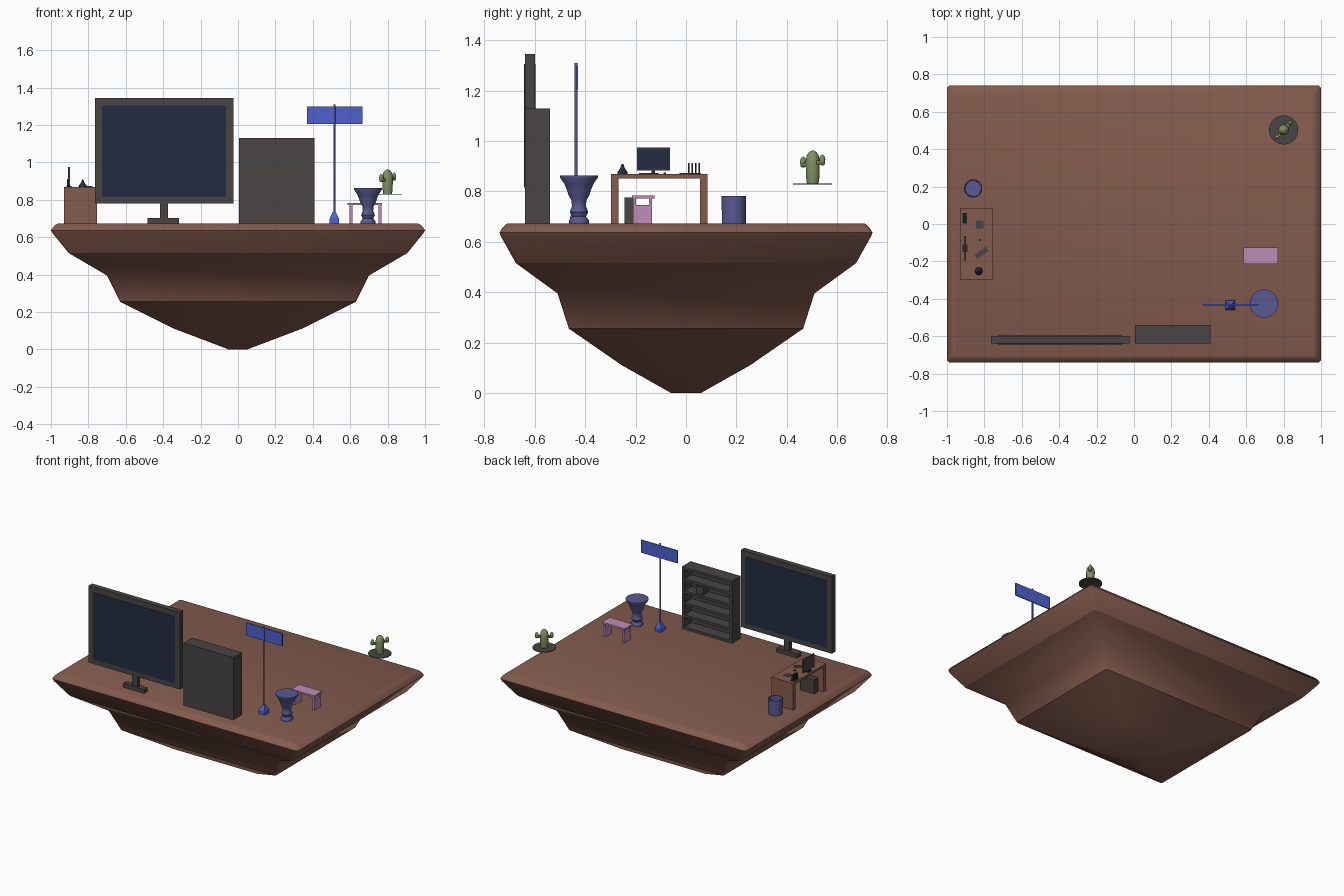
import bpy, bmesh, math
from mathutils import Vector

if "Cube" in bpy.data.objects:
    bpy.data.objects.remove(bpy.data.objects["Cube"])

G = 0.673  # ground level on top of the island


def mat(name, r, g, b):
    m = bpy.data.materials.new(name)
    m.diffuse_color = (r, g, b, 1)
    m.use_nodes = True
    m.node_tree.nodes["Principled BSDF"].inputs["Base Color"].default_value = m.diffuse_color
    return m


BROWN = mat("earth_brown", .23, .105, .075)
GREY = mat("dark_grey", .065, .06, .057)
NAVY = mat("screen_navy", .016, .025, .052)
BLUE = mat("sign_blue", .075, .12, .62)
SLATE = mat("slate_purple", .10, .10, .29)
PINK = mat("pink", .52, .27, .48)
GREEN = mat("cactus_green", .22, .28, .11)
BLACK = mat("black", .02, .02, .022)


def finish(name, bm, material, angle=None):
    bmesh.ops.recalc_face_normals(bm, faces=bm.faces)
    me = bpy.data.meshes.new(name)
    bm.to_mesh(me)
    bm.free()
    ob = bpy.data.objects.new(name, me)
    bpy.context.collection.objects.link(ob)
    me.materials.append(material)
    if angle:
        bpy.ops.object.select_all(action='DESELECT')
        ob.select_set(True)
        bpy.context.view_layer.objects.active = ob
        bpy.ops.object.shade_smooth_by_angle(angle=math.radians(angle))
    return ob


def box(name, x0, x1, y0, y1, z0, z1, material, turn=0):
    bm = bmesh.new()
    bmesh.ops.create_cube(bm, size=1)
    for v in bm.verts:
        v.co = Vector((v.co.x * (x1 - x0), v.co.y * (y1 - y0), v.co.z * (z1 - z0)))
    ob = finish(name, bm, material)
    ob.location = ((x0 + x1) / 2, (y0 + y1) / 2, (z0 + z1) / 2)
    ob.rotation_euler.z = turn
    return ob


def loft(bm, rings):
    """Skin a list of point rings and cap both ends."""
    vs = [[bm.verts.new(p) for p in r] for r in rings]
    n = len(vs[0])
    for a, b in zip(vs, vs[1:]):
        for i in range(n):
            bm.faces.new((a[i], a[(i + 1) % n], b[(i + 1) % n], b[i]))
    bm.faces.new(vs[0])
    bm.faces.new(vs[-1])


def lathe(name, x, y, profile, material, n=24, angle=40):
    bm = bmesh.new()
    loft(bm, [[(r * math.cos(2 * math.pi * (i + .5) / n), r * math.sin(2 * math.pi * (i + .5) / n), z)
               for i in range(n)] for r, z in profile])
    ob = finish(name, bm, material, angle)
    ob.location = (x, y, 0)
    return ob


# floating island: rectangular rings with slightly cut corners
bm = bmesh.new()
layers = [(.962, .707, G), (.972, .716, .669), (.988, .729, .655), (1.0, .74, .637), (.992, .735, .622),
          (.905, .675, .515), (.70, .51, .395), (.63, .465, .255), (.34, .255, .11), (.05, .06, 0)]
rings = []
for hx, hy, z in layers:
    c = .012 * hx
    rings.append([(sx * (hx - a), sy * (hy - b), z) for sx, sy, a, b in
                  ((1, 1, 0, c), (1, 1, c, 0), (-1, 1, c, 0), (-1, 1, 0, c),
                   (-1, -1, 0, c), (-1, -1, c, 0), (1, -1, c, 0), (1, -1, 0, c))])
loft(bm, rings)
for e in bm.edges:
    if all(abs(v.co.z - .515) < .001 or abs(v.co.z - .255) < .001 for v in e.verts):
        e.smooth = False
finish("island", bm, BROWN, 48)

# large display, screens on both faces
box("display_frame", -.765, -.025, -.64, -.60, .78, 1.345, GREY)
box("display_screen_front", -.727, -.063, -.643, -.638, .815, 1.305, NAVY)
box("display_screen_back", -.727, -.063, -.602, -.597, .815, 1.305, NAVY)
box("display_post", -.417, -.373, -.635, -.605, .70, .785, GREY)
box("display_foot", -.485, -.315, -.64, -.60, G, .703, GREY)

# bookshelf, open toward the back
X0, X1, Y0, Y1, ZT, T = .005, .41, -.64, -.54, 1.13, .018
box("shelf_panel", X0, X1, Y0, Y0 + .015, G, ZT, GREY)
for side, x in (("left", X0), ("right", X1 - T)):
    box("shelf_side_" + side, x, x + T, Y0, Y1, G, ZT, GREY)
for i in range(6):
    z = G + i * (ZT - T - G) / 5
    box("shelf_board_%d" % i, X0 + T, X1 - T, Y0 + .01, Y1 - (.004 if 0 < i < 5 else 0), z, z + T, GREY)
box("shelf_item", .25, .31, -.61, -.56, .955, 1.01, GREY)

# street sign
s = math.sqrt(2)
lathe("sign_base", .515, -.435, [(.025 * s, G), (.025 * s, .70), (.008 * s, .735)], BLUE, 4, 10)
lathe("sign_pole", .515, -.437, [(.006, .72), (.006, 1.31)], SLATE, 10)
box("sign_board", .37, .665, -.437, -.429, 1.205, 1.298, BLUE)

# pedestal
lathe("pedestal", .695, -.425, [(.04, G), (.04, .685), (.028, .70), (.037, .718), (.028, .742), (.030, .765),
                               (.042, .785), (.046, .80), (.058, .83), (.076, .855), (.076, .863)], SLATE, 28)

# bench with hand holes in the end panels
box("bench_top", .585, .77, -.215, -.125, .772, .784, PINK)
for side, x in (("left", .597), ("right", .752)):
    box("bench_panel_" + side, x, x + .015, -.21, -.135, G, .745, PINK)
    for k, y in enumerate((-.21, -.147)):
        box("bench_post_%s_%d" % (side, k), x, x + .015, y, y + .012, .744, .773, PINK)

# waste bin, hollow
lathe("bin", -.86, .19, [(.042, G + .012), (.044, .781), (.049, .781), (.048, G)], SLATE, 24)

# desk
box("desk_top", -.93, -.755, -.298, .086, .852, .868, BROWN)
for side, y in (("near", -.298), ("far", .056)):
    box("desk_leg_" + side, -.93, -.755, y, y + .03, G, .853, BROWN)
box("computer_case", -.90, -.785, -.245, -.20, G, .775, GREY)

# desk monitor facing +x
box("monitor_frame", -.909, -.899, -.195, -.063, .882, .975, GREY)
box("monitor_screen", -.900, -.897, -.190, -.068, .887, .970, NAVY)
box("monitor_post", -.909, -.901, -.137, -.123, .87, .89, BLACK)
box("monitor_foot", -.918, -.890, -.15, -.11, .867, .873, BLACK)

# desk clutter
box("keyboard", -.852, -.778, -.168, -.140, .867, .873, GREY, math.radians(35))
box("pad", -.845, -.805, -.025, .018, .867, .872, GREY)
box("mouse", -.829, -.819, -.09, -.08, .867, .875, BLACK)
lathe("ornament", -.83, -.252, [(.021, .867), (.021, .877), (.010, .89), (.004, .909)], NAVY, 12)
box("rack_base", -.918, -.893, .002, .06, .867, .873, BLACK)
for i in range(4):
    y = .007 + i * .0145
    box("rack_item_%d" % i, -.914, -.897, y, y + .006, .87, .912, BLACK)

# cactus on a thin disc
lathe("cactus_disc", .80, .503, [(.078, .827), (.078, .832)], GREY, 28)
lathe("cactus_trunk", .80, .503, [(.024, .83), (.028, .86), (.029, .92), (.024, .945), (.013, .958), (.003, .962)],
      GREEN, 12, 60)
for sgn, h, side in ((1, .008, "right"), (-1, 0, "left")):
    ax, ay = .80 + sgn * .034, .503 + sgn * .038
    lathe("cactus_arm_" + side, ax, ay, [(.004, .895 + h), (.011, .90 + h), (.012, .92 + h),
                                        (.009, .932 + h), (.002, .938 + h)], GREEN, 10, 60)
    joint = box("cactus_joint_" + side, -.018, .018, -.008, .008, .899 + h, .914 + h, GREEN, math.radians(48))
    joint.location.x, joint.location.y = .80 + sgn * .021, .503 + sgn * .024
